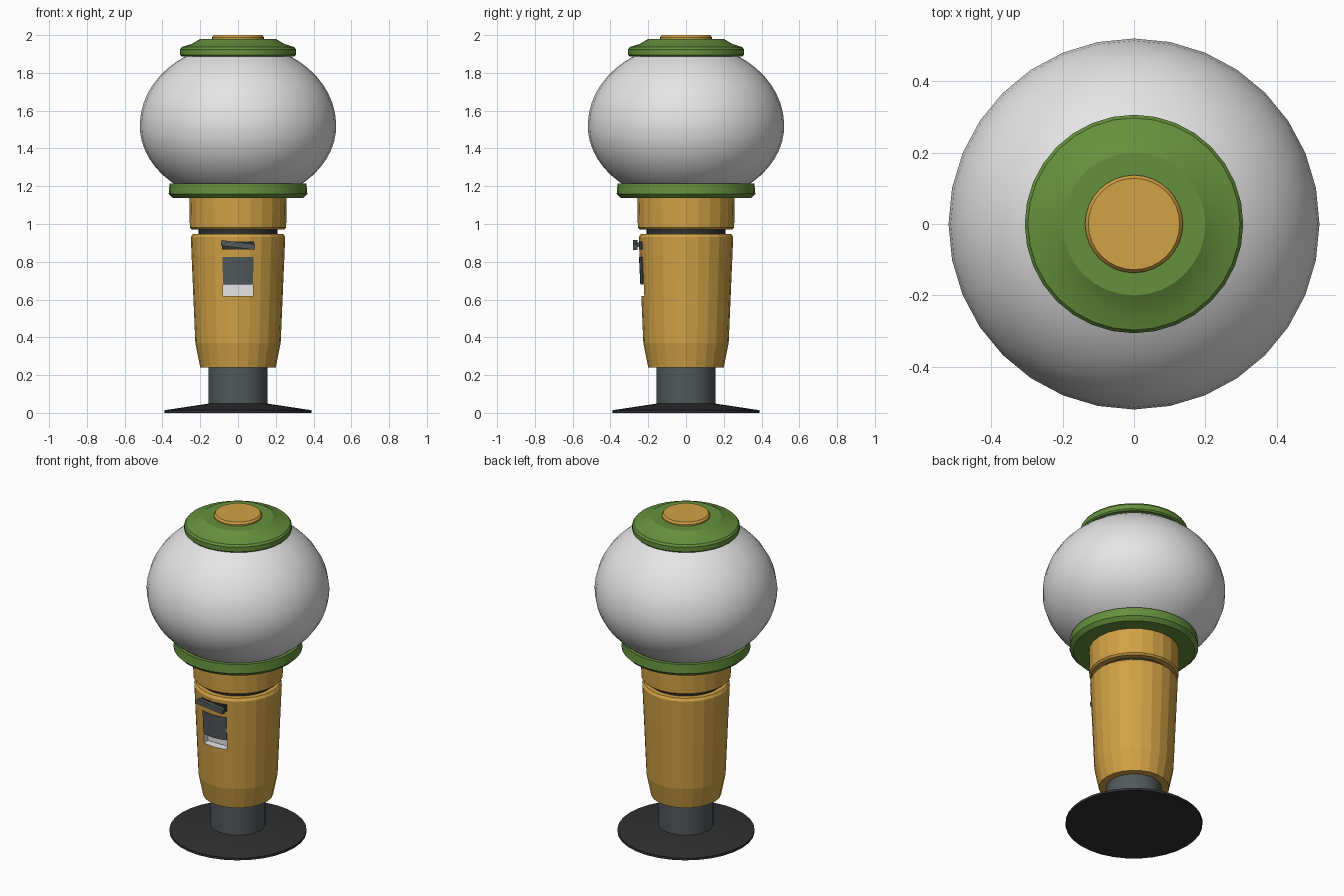
import bpy, bmesh, math
from math import sin, cos, pi, radians

if "Cube" in bpy.data.objects:
    bpy.data.objects.remove(bpy.data.objects["Cube"])


def mat(name, r, g, b):
    m = bpy.data.materials.new(name)
    m.diffuse_color = (r, g, b, 1)
    m.use_nodes = True
    m.node_tree.nodes["Principled BSDF"].inputs["Base Color"].default_value = m.diffuse_color
    return m


GOLD = mat("golden yellow", 0.64, 0.36, 0.06)
GREEN = mat("leaf green", 0.13, 0.28, 0.045)
WHITE = mat("pale grey", 0.78, 0.78, 0.78)
SLATE = mat("slate grey", 0.085, 0.10, 0.105)
BLACK = mat("near black", 0.03, 0.03, 0.03)


def finish(name, bm, material):
    bmesh.ops.recalc_face_normals(bm, faces=bm.faces)
    me = bpy.data.meshes.new(name)
    bm.to_mesh(me)
    bm.free()
    me.materials.append(material)
    ob = bpy.data.objects.new(name, me)
    bpy.context.collection.objects.link(ob)
    return ob


def smooth(ob, angle=30):
    bpy.ops.object.select_all(action='DESELECT')
    ob.select_set(True)
    bpy.context.view_layer.objects.active = ob
    bpy.ops.object.shade_smooth_by_angle(angle=radians(angle))


def lathe(name, profile, material, sides=32, angle=30):
    """Closed turned solid from (radius, z) points, capped at both ends."""
    bm = bmesh.new()
    rings = [[bm.verts.new((r * sin(2 * pi * i / sides), -r * cos(2 * pi * i / sides), z))
              for i in range(sides)] for r, z in profile]
    for a, b in zip(rings, rings[1:]):
        for i in range(sides):
            j = (i + 1) % sides
            bm.faces.new((a[i], a[j], b[j], b[i]))
    bm.faces.new(rings[0])
    bm.faces.new(rings[-1])
    ob = finish(name, bm, material)
    if angle:
        smooth(ob, angle)
    return ob


def box(name, lo, hi, material):
    bm = bmesh.new()
    bmesh.ops.create_cube(bm, size=1)
    for v in bm.verts:
        v.co = [(l + h) / 2 + c * (h - l) for l, h, c in zip(lo, hi, v.co)]
    return finish(name, bm, material)


# Foot and column
lathe("foot_disc", [(0.39, 0), (0.39, 0.014), (0.15, 0.05)], BLACK)
lathe("column", [(0.157, 0.04), (0.157, 0.26)], SLATE)

# Tapered body with the dispenser opening cut in
body = lathe("body", [(0.20, 0.24), (0.226, 0.37), (0.25, 0.93), (0.24, 0.946)],
             GOLD, 24, 0)
cutter = box("opening_cutter", (-0.08, -0.32, 0.62), (0.08, -0.185, 0.825), WHITE)
cutter.hide_render = True
body.data.materials.append(WHITE)
mod = body.modifiers.new("opening", 'BOOLEAN')
mod.object = cutter
mod.solver = 'EXACT'
bpy.context.view_layer.objects.active = body
bpy.ops.object.modifier_apply(modifier=mod.name)
bpy.data.objects.remove(cutter)
for p in body.data.polygons:  # recess walls are pale
    c = p.center
    inside = abs(c.x) < 0.081 and 0.619 < c.z < 0.826 and -0.26 < c.y < -0.17
    wall = abs(p.normal.x) > 0.99 or abs(p.normal.z) > 0.99 or abs(c.y + 0.185) < 0.001
    p.material_index = 1 if inside and wall else 0

# Curved flap over the upper part of the opening
bm = bmesh.new()
cols = []
for i in range(7):
    a = math.asin(0.08 / 0.243) * (i / 3 - 1)
    cols.append([bm.verts.new((r * sin(a), -r * cos(a), z))
                 for r, z in ((0.249, 0.825), (0.242, 0.68), (0.225, 0.68), (0.232, 0.825))])
for a, b in zip(cols, cols[1:]):
    for k in range(4):
        n = (k + 1) % 4
        bm.faces.new((a[k], a[n], b[n], b[k]))
bm.faces.new(cols[0])
bm.faces.new(cols[-1])
finish("flap", bm, SLATE)

# Turning handle: tilted bar on a short stem
box("handle_stem", (-0.02, -0.26, 0.878), (0.02, -0.23, 0.902), SLATE)
handle = box("handle_bar", (-0.09, -0.012, -0.015), (0.09, 0.012, 0.015), SLATE)
handle.location = (0, -0.269, 0.889)
handle.rotation_euler = (0, radians(7), 0)
box("handle_plate", (-0.085, -0.25, 0.865), (0.085, -0.225, 0.908), BLACK)

# Neck and collar
lathe("neck", [(0.21, 0.94), (0.21, 0.985)], BLACK)
lathe("collar", [(0.245, 0.972), (0.255, 0.982), (0.258, 1.145)], GOLD, 24, 0)

# Green globe seat
lathe("globe_seat", [(0.345, 1.138), (0.367, 1.16), (0.362, 1.215), (0.32, 1.215)], GREEN)

# Squashed globe
globe = []
for i in range(17):
    t = radians(-54 + i * 7)
    globe.append((0.52 * cos(t), 1.52 + (0.435 if t > 0 else 0.405) * sin(t)))
lathe("globe", globe, WHITE)

# Lid and its knob
lathe("lid", [(0.298, 1.888), (0.306, 1.896), (0.306, 1.925), (0.297, 1.937),
              (0.245, 1.953), (0.20, 1.98), (0.13, 1.98)], GREEN, 32, 20)
lathe("lid_knob", [(0.137, 1.975), (0.137, 1.988), (0.128, 2.0)], GOLD)
